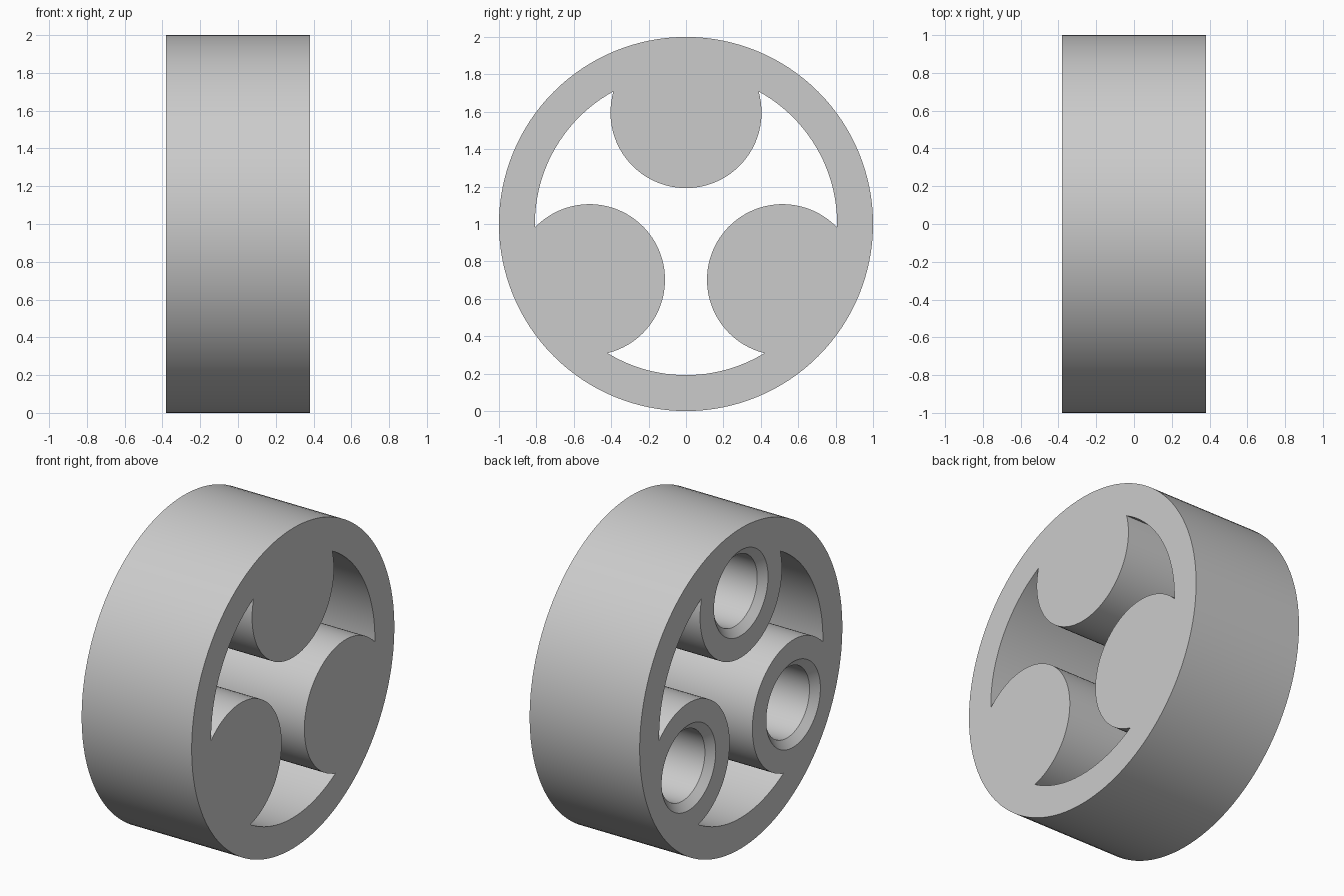
import bpy, bmesh
from math import sin, cos, acos, pi, radians
from mathutils import Matrix

if "Cube" in bpy.data.objects:
    bpy.data.objects.remove(bpy.data.objects["Cube"])

HALF = 0.38                      # half width along x
RIM, LOBE, OFFSET = 0.808, 0.404, 0.596
BORE, MOUTH, CHAMFER, DEPTH = 0.22, 0.267, 0.042, 0.62
LOBE_ANGLES = [radians(90 + 120 * k) for k in range(3)]

grey = bpy.data.materials.new("plain grey")
grey.use_nodes = True
grey.diffuse_color = (0.6, 0.6, 0.6, 1)
grey.node_tree.nodes["Principled BSDF"].inputs["Base Color"].default_value = (0.6, 0.6, 0.6, 1)


def circle(radius, count):
    return [(radius * cos(2 * pi * i / count), radius * sin(2 * pi * i / count)) for i in range(count)]


def arc(cy, cz, radius, start, end, count):
    """Arc points, leaving out the last one."""
    steps = [start + (end - start) * i / count for i in range(count)]
    return [(cy + radius * cos(t), cz + radius * sin(t)) for t in steps]


def loft(name, sections):
    """Closed solid through (x, outline) sections ordered by rising x."""
    bm = bmesh.new()
    rings = [[bm.verts.new((x, y, z)) for y, z in pts] for x, pts in sections]
    for low, high in zip(rings, rings[1:]):
        for i in range(len(low)):
            bm.faces.new((low[i - 1], low[i], high[i], high[i - 1]))
    bm.faces.new(rings[0][::-1])
    bm.faces.new(rings[-1])
    bmesh.ops.recalc_face_normals(bm, faces=bm.faces)
    mesh = bpy.data.meshes.new(name)
    bm.to_mesh(mesh)
    bm.free()
    mesh.materials.append(grey)
    obj = bpy.data.objects.new(name, mesh)
    bpy.context.collection.objects.link(obj)
    return obj


def cut(body, cutter):
    cutter.hide_render = True
    mod = body.modifiers.new("cut", 'BOOLEAN')
    mod.operation, mod.solver, mod.object = 'DIFFERENCE', 'EXACT', cutter
    bpy.context.view_layer.objects.active = body
    bpy.ops.object.modifier_apply(modifier=mod.name)
    bpy.data.objects.remove(cutter)


# Solid wheel
wheel = loft("wheel", [(-HALF, circle(1, 128)), (HALF, circle(1, 128))])

# Central opening: rim arcs alternating with the inward lobes
rim_half = acos((RIM**2 + OFFSET**2 - LOBE**2) / (2 * RIM * OFFSET))
lobe_half = acos((RIM**2 - OFFSET**2 - LOBE**2) / (2 * OFFSET * LOBE))
opening = []
for t in LOBE_ANGLES:
    opening += arc(OFFSET * cos(t), OFFSET * sin(t), LOBE, t - lobe_half, t + lobe_half - 2 * pi, 48)
    opening += arc(0, 0, RIM, t + rim_half, t + 2 * pi / 3 - rim_half, 24)
cut(wheel, loft("opening_cutter", [(-HALF - 0.1, opening), (HALF + 0.1, opening)]))

# Blind chamfered bores in the left-hand end of each lobe
for t in LOBE_ANGLES:
    bore = loft("bore_cutter", [(-HALF - 0.1, circle(MOUTH, 64)), (-HALF, circle(MOUTH, 64)),
                                (-HALF + CHAMFER, circle(BORE, 64)), (-HALF + DEPTH, circle(BORE, 64))])
    bore.data.transform(Matrix.Translation((0, OFFSET * cos(t), OFFSET * sin(t))))
    cut(wheel, bore)

# Stand on the ground and shade
wheel.data.transform(Matrix.Translation((0, 0, 1)))
bpy.ops.object.select_all(action='DESELECT')
wheel.select_set(True)
bpy.context.view_layer.objects.active = wheel
bpy.ops.object.shade_smooth_by_angle(angle=radians(30))
